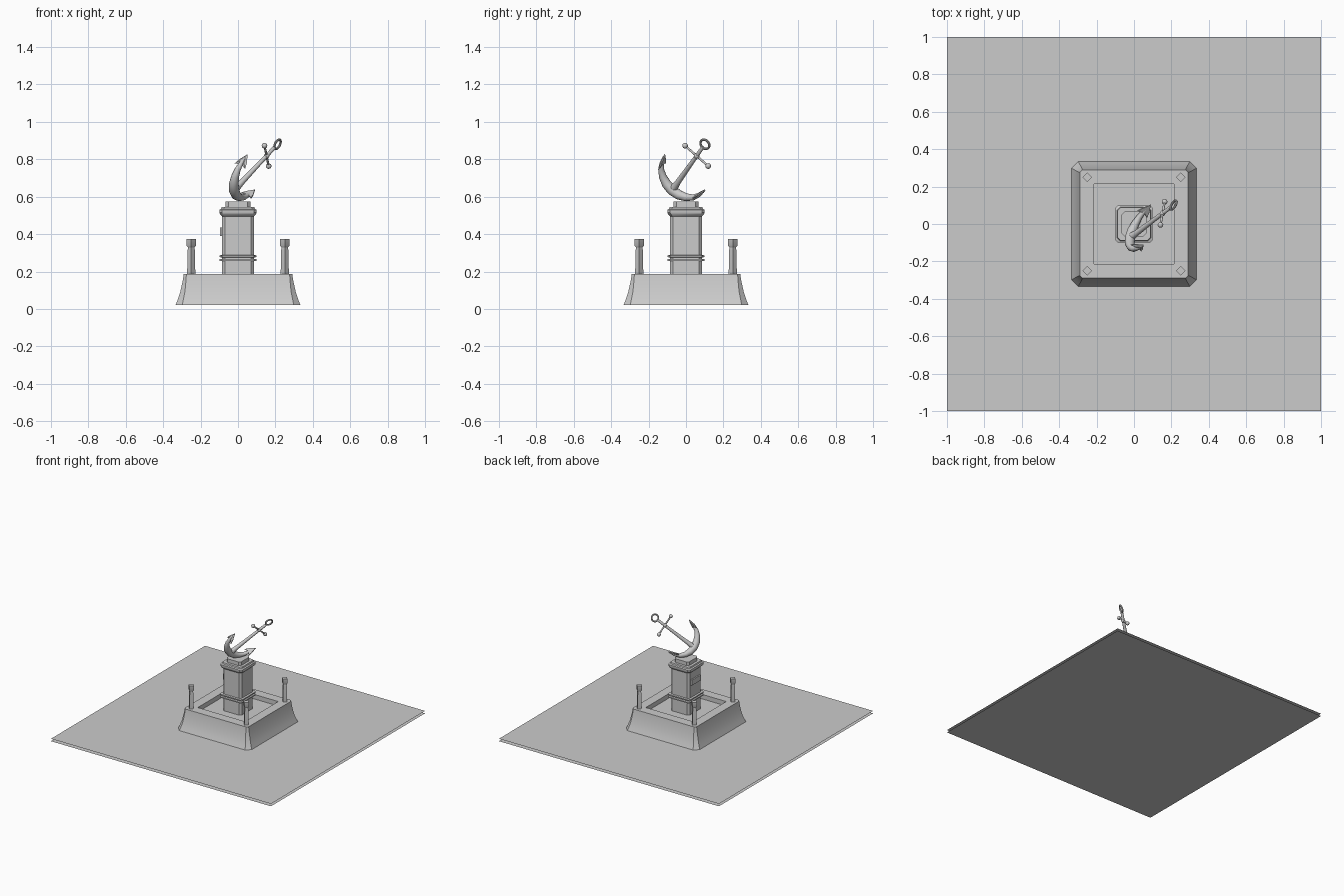
import bpy, bmesh, math
from mathutils import Vector

cube = bpy.data.objects.get("Cube")
if cube:
    bpy.data.objects.remove(cube, do_unlink=True)

stone = bpy.data.materials.new("grey_stone")
stone.use_nodes = True
GREY = (0.6, 0.6, 0.6, 1)
stone.diffuse_color = GREY
stone.node_tree.nodes["Principled BSDF"].inputs["Base Color"].default_value = GREY
made = []


def finish(name, bm, recalc=True):
    if recalc:
        bmesh.ops.recalc_face_normals(bm, faces=bm.faces)
    mesh = bpy.data.meshes.new(name)
    bm.to_mesh(mesh)
    bm.free()
    mesh.materials.append(stone)
    obj = bpy.data.objects.new(name, mesh)
    bpy.context.collection.objects.link(obj)
    made.append(obj)
    return obj


def loft(name, rings, cap_start=True, cap_end=True):
    """Skin a list of equal-length point rings."""
    bm = bmesh.new()
    rows = [[bm.verts.new(p) for p in ring] for ring in rings]
    count = len(rows[0])
    for low, high in zip(rows, rows[1:]):
        for i in range(count):
            j = (i + 1) % count
            bm.faces.new((low[i], low[j], high[j], high[i]))
    if cap_start:
        bm.faces.new(rows[0][::-1])
    if cap_end:
        bm.faces.new(rows[-1])
    return finish(name, bm)


def square(half, z, cut):
    """Square ring with chamfered corners."""
    k = half - cut
    return [Vector((x, y, z)) for x, y in (
        (half, -k), (half, k), (k, half), (-k, half),
        (-half, k), (-half, -k), (-k, -half), (k, -half))]


def circle(centre, side, up, radius, n=16):
    return [centre + radius * (side * math.cos(t) + up * math.sin(t))
            for t in (2 * math.pi * i / n for i in range(n))]


# Ground: an upper and a lower sheet
for name, z, flip in (("ground_top", 0.02, False), ("ground_bottom", 0, True)):
    bm = bmesh.new()
    corners = [bm.verts.new((x, y, z)) for x, y in ((-1, -1), (1, -1), (1, 1), (-1, 1))]
    bm.faces.new(corners[::-1] if flip else corners)
    finish(name, bm, recalc=False)

# Flared plinth with a sunken middle
plinth = [(.334, .02, .035), (.322, .05, .03), (.309, .09, .025), (.3, .13, .02),
          (.293, .165, .016), (.29, .187, .014), (.215, .187, .002), (.215, .15, .002)]
loft("plinth", [square(*p) for p in plinth], cap_start=False)

# Pillar with two bands, cornice and top block
pillar = [(.085, .15), (.085, .255), (.1, .257), (.1, .266), (.085, .268),
          (.085, .275), (.1, .277), (.1, .286), (.085, .288), (.085, .495),
          (.095, .505), (.1, .515), (.1, .53), (.09, .535), (.087, .545),
          (.066, .545), (.066, .575)]
loft("pillar", [square(h, z, .015) for h, z in pillar], cap_start=False)

# Small plaque on one side of the pillar
bm = bmesh.new()
bmesh.ops.create_cube(bm, size=1)
for v in bm.verts:
    v.co = Vector((-.09 + v.co.x * .012, v.co.y * .12, .413 + v.co.z * .045))
finish("plaque", bm)

# Corner posts with a head above a notch
X, Y, Z = Vector((1, 0, 0)), Vector((0, 1, 0)), Vector((0, 0, 1))
post = [(.022, .187), (.019, .315), (.017, .328), (.025, .338), (.025, .375)]
for sx in (-1, 1):
    for sy in (-1, 1):
        foot = Vector((sx * .25, sy * .25, 0))
        name = ("back" if sy > 0 else "front") + ("_left" if sx > 0 else "_right") + "_post"
        loft(name, [circle(foot + Z * z, X, Y, r, 4) for r, z in post], cap_start=False)

# Anchor frame: shank direction, arm direction, and the flat side
crown = Vector((-.021, -.074, .634))
shank = Vector((.609, .459, .646)).normalized()
arm = Vector((.134, .745, -.654))
arm = (arm - shank * arm.dot(shank)).normalized()
flat = shank.cross(arm)


def at(a, u, n=0):
    return crown + arm * a + shank * u + flat * n


# Shank
loft("anchor_shank", [circle(at(0, u), arm, flat, r) for u, r in
                      ((-.01, .026), (.02, .021), (.06, .016), (.2, .012), (.35, .01), (.36, .006))])

# Curved arms, thick at the crown
tip = Vector((.143, .14))
half_path = [(Vector((0, 0)), .028), (Vector((.045, .007)), .026), (Vector((.085, .028)), .021),
             (Vector((.115, .058)), .016), (Vector((.134, .098)), .011), (tip, .004)]
path = [(Vector((-p.x, p.y)), r) for p, r in half_path[:0:-1]] + half_path
rings = []
for i, (p, r) in enumerate(path):
    step = path[min(i + 1, len(path) - 1)][0] - path[max(i - 1, 0)][0]
    step.normalize()
    outward = arm * -step.y + shank * step.x
    rings.append(circle(at(p.x, p.y), outward, flat, r))
loft("anchor_arms", rings)

# Arrow-shaped flukes on the inner side of the arm tips
along = (tip - half_path[-3][0]).normalized()
inward = Vector((-along.y, along.x))
outline = ((.012, 0), (-.035, .026), (-.068, .037), (-.052, 0), (-.068, -.037), (-.035, -.026))
for side, label in ((-1, "upper"), (1, "lower")):
    layers = []
    for lift, scale in ((-.008, .45), (0, 1), (.005, .9)):
        ring = []
        for s, w in outline:
            p = tip + along * (-.025 + (s + .025) * scale) + inward * lift
            ring.append(at(side * p.x, p.y, w * scale))
        layers.append(ring)
    loft(label + "_fluke", layers)

# Stock with ball ends, and a collar where it crosses the shank
loft("anchor_stock", [circle(at(a, .285), shank, flat, .006) for a in (-.083, .083)])
for name, a, r in (("upper_stock_ball", -.083, .015), ("lower_stock_ball", .083, .015),
                   ("stock_collar", 0, .015)):
    bm = bmesh.new()
    bmesh.ops.create_uvsphere(bm, u_segments=16, v_segments=10, radius=r)
    bmesh.ops.translate(bm, verts=bm.verts, vec=at(a, .285))
    finish(name, bm)

# Ring at the head of the shank
rings = []
for i in range(33):
    t = 2 * math.pi * i / 32
    out = arm * math.cos(t) + shank * math.sin(t)
    rings.append(circle(at(0, .381) + out * .027, out, flat, .0065, 10))
ring = loft("anchor_ring", rings, cap_start=False, cap_end=False)
bm = bmesh.new()
bm.from_mesh(ring.data)
bmesh.ops.remove_doubles(bm, verts=bm.verts, dist=.0001)
bm.to_mesh(ring.data)
bm.free()

# Smooth the rounded parts, keep edges sharp
bpy.ops.object.select_all(action='DESELECT')
for obj in made:
    obj.select_set(True)
bpy.context.view_layer.objects.active = made[0]
bpy.ops.object.shade_smooth_by_angle(angle=math.radians(30))
